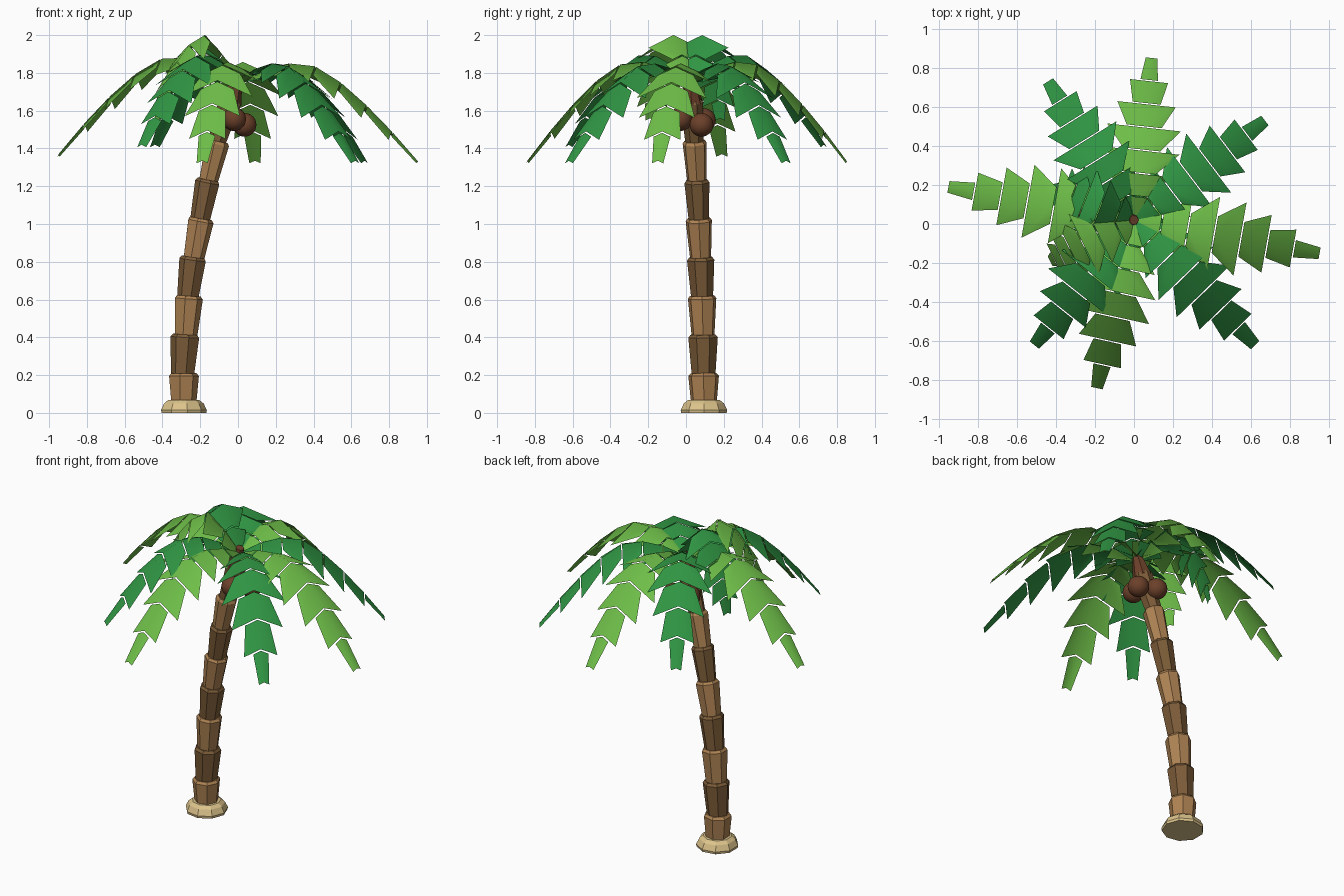
import bpy, bmesh
from math import sin, cos, pi
from mathutils import Vector

if "Cube" in bpy.data.objects:
    bpy.data.objects.remove(bpy.data.objects["Cube"])


def material(name, rgb):
    m = bpy.data.materials.new(name)
    m.diffuse_color = (*[c ** 2.2 for c in rgb], 1)  # display colour to linear
    m.use_nodes = True
    m.node_tree.nodes["Principled BSDF"].inputs["Base Color"].default_value = m.diffuse_color
    return m


LIGHT = material("light_leaf", (0.43, 0.74, 0.29))
DARK = material("dark_leaf", (0.20, 0.58, 0.27))
BARK_A = material("pale_bark", (0.68, 0.51, 0.33))
BARK_B = material("dark_bark", (0.48, 0.36, 0.23))
NUT = material("nut_brown", (0.42, 0.26, 0.18))
SAND = material("sand", (0.86, 0.76, 0.54))


def finish(bm, name, mat):
    me = bpy.data.meshes.new(name)
    bm.to_mesh(me)
    bm.free()
    me.materials.append(mat)
    ob = bpy.data.objects.new(name, me)
    bpy.context.collection.objects.link(ob)
    return ob


def stack(name, rings, sides, mat, turn=0.0):
    """Capped faceted tube through rings of (centre, radius, axis)."""
    bm = bmesh.new()
    loops = []
    for c, r, axis in rings:
        q = Vector((0, 0, 1)).rotation_difference(axis)
        loops.append([bm.verts.new(c + q @ Vector((r * cos(turn + 2 * pi * i / sides),
                      r * sin(turn + 2 * pi * i / sides), 0))) for i in range(sides)])
    for a, b in zip(loops, loops[1:]):
        for i in range(sides):
            j = (i + 1) % sides
            bm.faces.new((a[i], a[j], b[j], b[i]))
    bm.faces.new(loops[0][::-1])
    bm.faces.new(loops[-1])
    return finish(bm, name, mat)


# Sand collar at the foot
UP = Vector((0, 0, 1))
foot = Vector((-0.29, 0.095, 0))
stack("sand_base", [(foot, 0.122, UP), (foot + UP * 0.015, 0.125, UP),
                    (foot + UP * 0.05, 0.108, UP), (foot + UP * 0.068, 0.085, UP)], 9, SAND)

# Leaning trunk: flared segments with a bevelled lip
nodes = [Vector(p) for p in ((-0.29, 0.095, 0.03), (-0.29, 0.093, 0.21), (-0.277, 0.09, 0.415),
         (-0.262, 0.085, 0.62), (-0.235, 0.077, 0.825), (-0.197, 0.067, 1.03),
         (-0.157, 0.057, 1.235), (-0.108, 0.045, 1.44), (-0.035, 0.028, 1.66))]
for i, (a, b) in enumerate(zip(nodes, nodes[1:])):
    ax = (b - a).normalized()
    top = 0.083 - 0.003 * i
    stack(f"trunk_segment_{i + 1}", [(a - ax * 0.01, top * 0.80, ax), (b - ax * 0.015, top, ax),
          (b, top * 0.85, ax)], 7, (BARK_A, BARK_B)[i % 2], i * 0.45)
tip_axis = Vector((0.035, -0.01, 0.12)).normalized()
stack("crown_heart", [(nodes[-1] - tip_axis * 0.02, 0.06, tip_axis),
                      (Vector((0, 0.02, 1.79)), 0.025, tip_axis)], 7, NUT)

# Coconuts
for i, p in enumerate(((0.035, 0.082, 1.525), (-0.02, -0.03, 1.555), (-0.092, 0.095, 1.55))):
    bm = bmesh.new()
    bmesh.ops.create_icosphere(bm, subdivisions=3, radius=0.063)
    bmesh.ops.translate(bm, verts=bm.verts, vec=p)
    for f in bm.faces:
        f.smooth = True
    finish(bm, f"coconut_{i + 1}", NUT)

CROWN = Vector((0, 0.02, 0))
INNER = (0.03, 0.06, 0.085, 0.095, 0.09, 0.072, 0.045)
OUTER = (0.11, 0.165, 0.195, 0.19, 0.15, 0.098, 0.03)


def frond(name, tip, path, mat, width=1.0):
    """Chain of roof-shaped leaf tiers along path, a list of (reach fraction, z)."""
    flat = Vector((tip[0], tip[1], 0)) - CROWN
    side = Vector((-flat.y, flat.x, 0)).normalized()
    pts = [CROWN + flat * t + UP * z for t, z in path]
    bm = bmesh.new()
    for i, (a, b) in enumerate(zip(pts, pts[1:])):
        a = a + (b - a) * 0.05
        ra, rb = bm.verts.new(a), bm.verts.new(b)
        for s in (1, -1):
            wi, wo = INNER[i] * width, OUTER[i] * width
            ea = bm.verts.new(a + side * s * wi - UP * wi * 0.45)
            eb = bm.verts.new(b + side * s * wo - UP * wo * 0.45)
            f = bm.faces.new((ra, rb, eb, ea) if s < 0 else (ra, ea, eb, rb))
            f.normal_update()
            if f.normal.z < 0:
                f.normal_flip()
            f.smooth = True
    finish(bm, name, mat)


# Eight drooping fronds: tip x, tip y, tip lift, middle lift
HEIGHTS = (0, 0.06, 0.09, 0.075, -0.01, -0.13, -0.27, -0.425)
tips = ((0.95, -0.15, 0, 0), (0.67, 0.53, 0, 0), (0.09, 0.85, 0, 0.01), (-0.44, 0.73, 0.085, 0.02),
        (-0.95, 0.19, 0.035, 0.025), (-0.51, -0.62, 0.085, 0.02), (-0.19, -0.84, 0, 0.01),
        (0.62, -0.62, 0, 0))
for i, (x, y, end, mid) in enumerate(tips):
    path = []
    for k, h in enumerate(HEIGHTS):
        t = k / 7
        path.append((t, 1.76 + h + end * t + mid * 4 * t * (1 - t)))
    frond(f"frond_{i + 1}", (x, y), path, (LIGHT, DARK)[i % 2])

# Two short upright fronds over the crown
ARCH = ((0, 1.76), (0.19, 1.89), (0.41, 2.0), (0.6, 1.95), (0.75, 1.86), (0.87, 1.76),
        (0.95, 1.66), (1, 1.56))
frond("upper_frond_light", (-0.43, -0.19), ARCH, LIGHT, 0.9)
frond("upper_frond_dark", (-0.42, 0.18), ARCH, DARK, 0.9)
